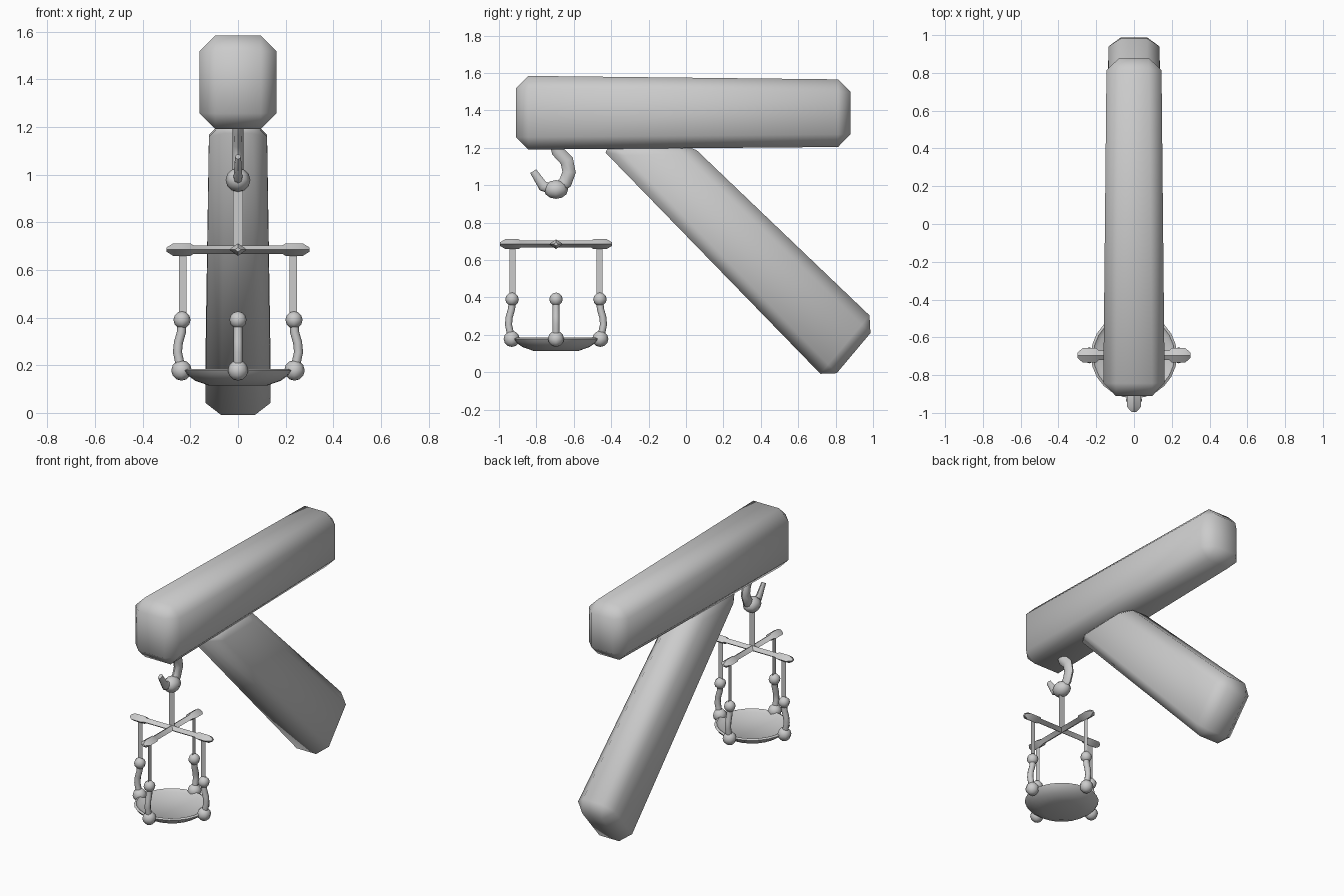
import bpy
import bmesh
from math import cos, sin, tau, radians
from mathutils import Matrix, Vector

if "Cube" in bpy.data.objects:
    bpy.data.objects.remove(bpy.data.objects["Cube"])

grey = bpy.data.materials.new("plain_grey")
grey.use_nodes = True
grey.diffuse_color = (0.6, 0.6, 0.6, 1)
grey.node_tree.nodes["Principled BSDF"].inputs["Base Color"].default_value = grey.diffuse_color

AXIS = Vector((0, -0.695, 0))  # vertical line the hanging tray is centred on


def finish(name, mesh, matrix=Matrix(), angle=60):
    mesh.transform(matrix)
    mesh.materials.clear()
    mesh.materials.append(grey)
    mesh.shade_smooth()
    mesh.set_sharp_from_angle(angle=radians(angle))
    obj = bpy.data.objects.new(name, mesh)
    bpy.context.collection.objects.link(obj)
    return obj


def from_bmesh(name, bm, matrix=Matrix(), angle=60):
    bmesh.ops.recalc_face_normals(bm, faces=bm.faces)
    mesh = bpy.data.meshes.new(name)
    bm.to_mesh(mesh)
    bm.free()
    return finish(name, mesh, matrix, angle)


def timber(name, corners, bevel):
    """Bevelled block from four side corners (y, z, half width)."""
    bm = bmesh.new()
    left, right = [[bm.verts.new((s * w, y, z)) for y, z, w in corners] for s in (1, -1)]
    bm.faces.new(left)
    bm.faces.new(right[::-1])
    for i in range(4):
        j = (i + 1) % 4
        bm.faces.new((left[i], right[i], right[j], left[j]))
    bmesh.ops.recalc_face_normals(bm, faces=bm.faces)
    bmesh.ops.bevel(bm, geom=bm.edges[:], offset=bevel, segments=1,
                    affect='EDGES', profile=0.5)
    return from_bmesh(name, bm, angle=80)


def lathe(name, profile, sides, matrix, angle):
    """Closed turned solid from (radius, height) points."""
    bm = bmesh.new()
    rings = [[bm.verts.new((r * cos(tau * k / sides), r * sin(tau * k / sides), z))
              for k in range(sides)] for r, z in profile]
    for a, b in zip(rings, rings[1:]):
        for k in range(sides):
            n = (k + 1) % sides
            bm.faces.new((a[k], a[n], b[n], b[k]))
    bm.faces.new(rings[0][::-1])
    bm.faces.new(rings[-1])
    return from_bmesh(name, bm, matrix, angle)


def tube(name, points, matrix):
    """Round tube through (out, z, radius) points in the local xz plane."""
    curve = bpy.data.curves.new(name, 'CURVE')
    curve.dimensions = '3D'
    curve.bevel_depth = 1
    curve.bevel_resolution = 2
    curve.use_fill_caps = True
    spline = curve.splines.new('POLY')
    spline.points.add(len(points) - 1)
    for p, (x, z, r) in zip(spline.points, points):
        p.co = (x, 0, z, 1)
        p.radius = r
    helper = bpy.data.objects.new(name + "_path", curve)
    bpy.context.collection.objects.link(helper)
    graph = bpy.context.evaluated_depsgraph_get()
    mesh = bpy.data.meshes.new_from_object(helper.evaluated_get(graph))
    bpy.data.objects.remove(helper)
    return finish(name, mesh, matrix)


def ball(name, size, matrix):
    bm = bmesh.new()
    bmesh.ops.create_uvsphere(bm, u_segments=8, v_segments=6, radius=1)
    return from_bmesh(name, bm, matrix @ Matrix.Diagonal((*size, 1)))


def strip(name, x, width, low, high, matrix):
    """Flat strap standing in the local xz plane."""
    bm = bmesh.new()
    bm.faces.new([bm.verts.new((x + s * width / 2, 0, z))
                  for s, z in ((-1, low), (1, low), (1, high), (-1, high))])
    return from_bmesh(name, bm, matrix)


# Timber frame
timber("top_beam", [(-0.91, 1.19, 0.163), (0.88, 1.205, 0.145),
                    (0.88, 1.565, 0.145), (-0.91, 1.585, 0.163)], 0.067)
timber("diagonal_brace", [(-0.475, 1.22, 0.121), (0.764, -0.055, 0.137),
                          (1.028, 0.259, 0.137), (0.01, 1.232, 0.121)], 0.065)

# Hook, flattened sideways, with the knot resting in it
centre = Matrix.Translation(AXIS)
hook_turn = centre @ Matrix.Rotation(tau / 4, 4, 'Z') @ Matrix.Diagonal((1, 0.65, 1, 1))
tube("hook", [(0, 1.22, 0.034), (0.01, 1.18, 0.034), (0.058, 1.13, 0.036),
              (0.07, 1.07, 0.036), (0.05, 1.015, 0.036), (0, 0.975, 0.034),
              (-0.07, 0.995, 0.028), (-0.122, 1.075, 0.019)], hook_turn)
ball("hook_knot", (0.052, 0.065, 0.05), centre @ Matrix.Translation((0, 0, 0.977)))
strip("hanging_strap", 0, 0.042, 0.685, 0.97, centre)

# Crossed spreader bars with thick ends
end = [(0.018, 0.187), (0.026, 0.2), (0.026, 0.272), (0.009, 0.3)]
bar = [(r, -z) for r, z in reversed(end)] + end
for name, turn in (("side_spreader_bar", 0), ("front_back_spreader_bar", tau / 4)):
    lathe(name, bar, 4, Matrix.Translation(AXIS + Vector((0, 0, 0.685)))
          @ Matrix.Rotation(turn, 4, 'Z') @ Matrix.Rotation(tau / 4, 4, 'Y')
          @ Matrix.Diagonal((1, 1.45, 1, 1)), 30)

# Four hangers: strap, bead, curved rod and foot bead
for k, side in enumerate(("left", "back", "right", "front")):
    turn = centre @ Matrix.Rotation(k * tau / 4, 4, 'Z')
    strip(side + "_strap", 0.232, 0.033, 0.39, 0.685, turn)
    ball(side + "_upper_bead", [0.036] * 3, turn @ Matrix.Translation((0.235, 0, 0.39)))
    tube(side + "_curved_rod", [(0.235, 0.39, 0.019), (0.237, 0.34, 0.019),
                                (0.25, 0.295, 0.019), (0.254, 0.255, 0.019),
                                (0.238, 0.18, 0.019)], turn)
    ball(side + "_foot_bead", [0.043] * 3, turn @ Matrix.Translation((0.237, 0, 0.178)))

# Shallow dished tray
lathe("tray", [(0.12, 0.114), (0.18, 0.135), (0.215, 0.16), (0.228, 0.178),
               (0.215, 0.185), (0.195, 0.17)], 24, centre, 50)
